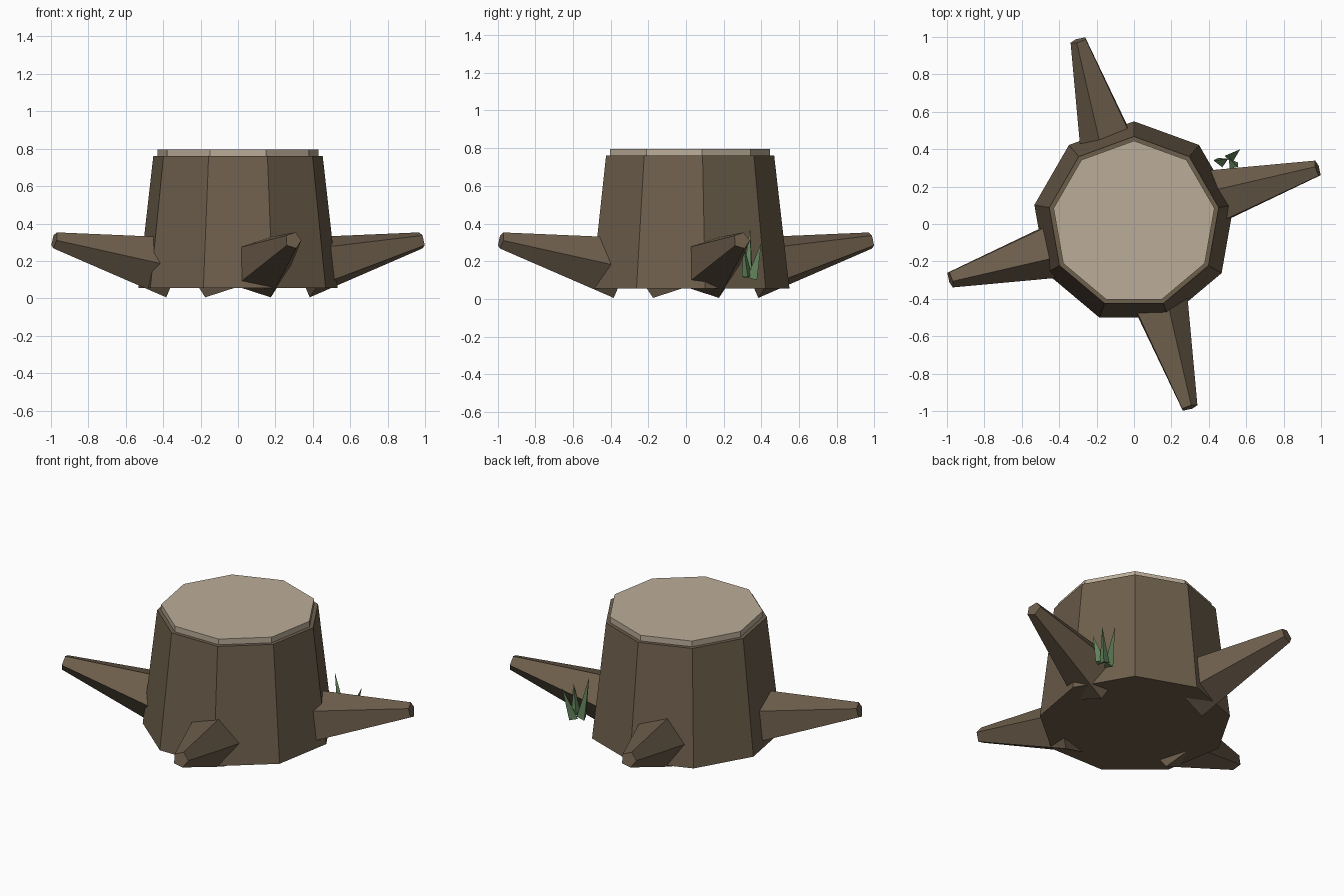
import bpy, math
from mathutils import Vector, Matrix

if "Cube" in bpy.data.objects:
    bpy.data.objects.remove(bpy.data.objects["Cube"])


def material(name, rgb):
    m = bpy.data.materials.new(name)
    m.diffuse_color = (*rgb, 1)
    m.use_nodes = True
    m.node_tree.nodes["Principled BSDF"].inputs["Base Color"].default_value = m.diffuse_color
    return m


bark = material("bark_brown", (0.155, 0.113, 0.072))
wood = material("cut_wood", (0.50, 0.42, 0.32))
green = material("grass_green", (0.14, 0.26, 0.12))


def ring(center, axis, radius, sides, start=0.0):
    """Regular polygon perpendicular to axis, first corner pointing sideways."""
    d = axis.normalized()
    u = d.cross(Vector((0, 0, 1)))
    u = -u.normalized() if u.length > 1e-4 else Vector((1, 0, 0))
    v = d.cross(u)
    if v.z < -1e-4:
        v = -v
    angles = [start + 2 * math.pi * i / sides for i in range(sides)]
    return [center + radius * (math.cos(a) * u + math.sin(a) * v) for a in angles]


def frustum(name, p0, p1, r0, r1, sides, mat, start=0.0):
    """Flat-faced tapered solid between two points; r1 = 0 gives a spike."""
    p0, p1 = Vector(p0), Vector(p1)
    axis = p1 - p0
    verts = ring(p0, axis, r0, sides, start)
    n = sides
    faces = [list(range(n))]
    if r1 > 0:
        verts += ring(p1, axis, r1, sides, start)
        faces.append(list(range(n, 2 * n)))
        faces += [[i, (i + 1) % n, (i + 1) % n + n, i + n] for i in range(n)]
    else:
        verts.append(p1)
        faces += [[i, (i + 1) % n, n] for i in range(n)]
    # turn every face outward from the solid's middle
    mid = sum(verts, Vector()) / len(verts)
    for f in faces:
        a, b, c = (verts[i] for i in f[:3])
        fc = sum((verts[i] for i in f), Vector()) / len(f)
        if (b - a).cross(c - b).dot(fc - mid) < 0:
            f.reverse()
    mesh = bpy.data.meshes.new(name)
    mesh.from_pydata(verts, [], faces)
    mesh.materials.append(mat)
    obj = bpy.data.objects.new(name, mesh)
    bpy.context.collection.objects.link(obj)
    return obj


# Nine-sided trunk and the pale cut face on top
frustum("trunk", (0, 0.008, 0.055), (0, 0.008, 0.76), 0.541, 0.46, 9, bark, math.pi / 2)
frustum("cut_top", (0, 0.008, 0.74), (0, 0.008, 0.795), 0.437, 0.437, 9, wood, math.pi / 2)

# Four five-sided roots, a quarter turn apart
for k in range(4):
    turn = Matrix.Rotation(k * math.pi / 2, 3, 'Z')
    inner = turn @ Vector((0.114, -0.364, 0.165))
    tip = turn @ Vector((0.295, -0.982, 0.31))
    # the sideways corner lies counter-clockwise of each root
    d = (tip - inner).normalized()
    side = Vector((0, 0, 1)).cross(d).normalized()
    up = d.cross(side)
    up = up if up.z > 0 else -up
    frustum(f"root_{k + 1}", inner, tip, 0.172, 0.046, 5, bark)

# Small grass tuft beside the right root
blades = [((0.475, 0.335, 0.115), (0.425, 0.34, 0.38)),
          ((0.515, 0.355, 0.11), (0.568, 0.40, 0.30)),
          ((0.525, 0.325, 0.12), (0.555, 0.305, 0.29))]
for k, (base, tip) in enumerate(blades):
    frustum(f"grass_blade_{k + 1}", base, tip, 0.032, 0, 3, green, 0.6 * k)
